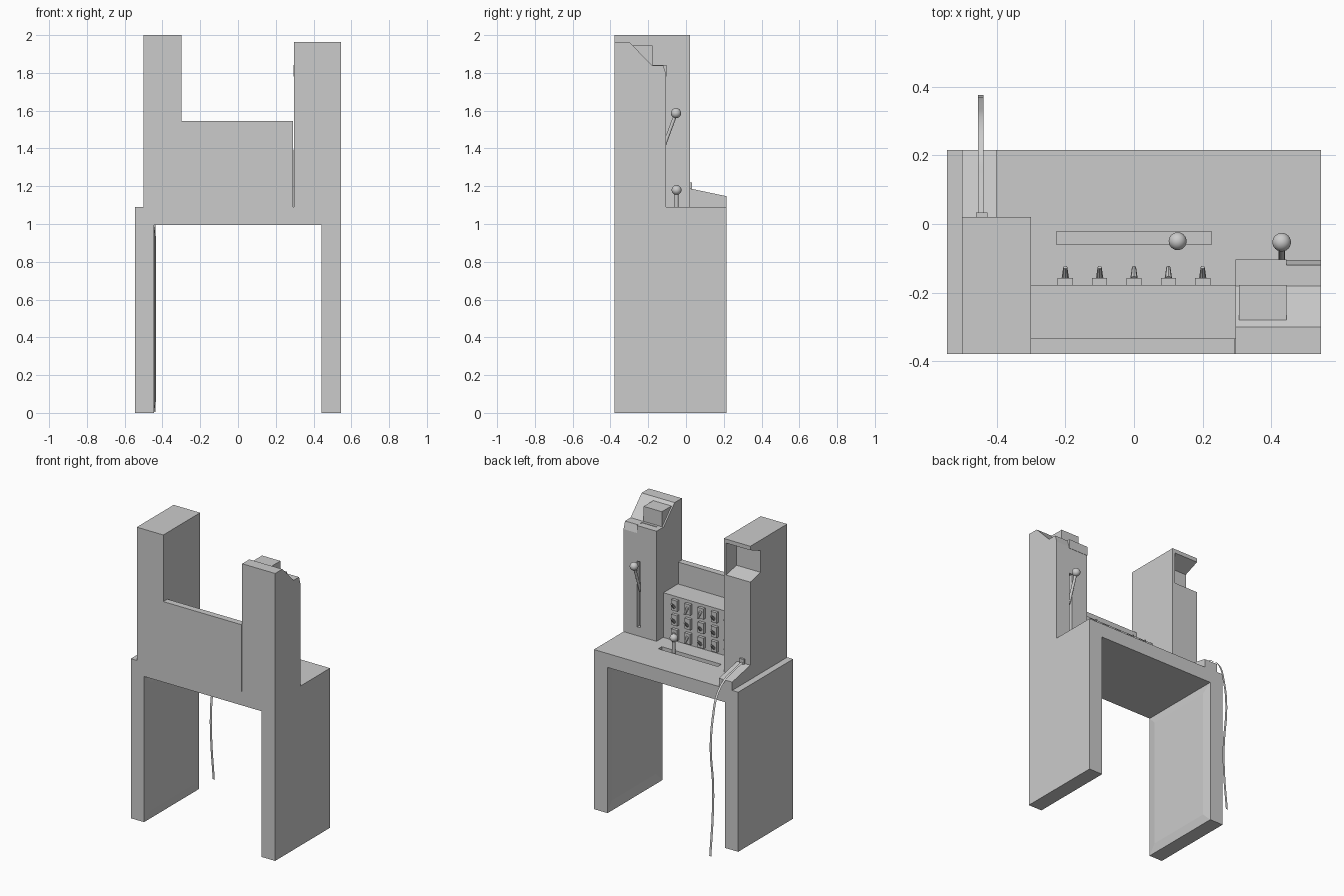
import bpy, bmesh, math
from mathutils import Vector

if "Cube" in bpy.data.objects:
    bpy.data.objects.remove(bpy.data.objects["Cube"])

BACK, FRONT = -0.378, 0.215      # depth limits of the desk
DESK = 1.09


def add(name, bm):
    bmesh.ops.recalc_face_normals(bm, faces=bm.faces)
    me = bpy.data.meshes.new(name)
    bm.to_mesh(me)
    bm.free()
    ob = bpy.data.objects.new(name, me)
    bpy.context.collection.objects.link(ob)
    return ob


def prism(name, profile, x0, x1):
    """Extrude a (y, z) profile from x0 to x1."""
    bm = bmesh.new()
    face = bm.faces.new([bm.verts.new((x0, y, z)) for y, z in profile])
    geo = bmesh.ops.extrude_face_region(bm, geom=[face])["geom"]
    bmesh.ops.translate(bm, vec=(x1 - x0, 0, 0),
                        verts=[v for v in geo if isinstance(v, bmesh.types.BMVert)])
    return add(name, bm)


def box(name, x0, x1, y0, y1, z0, z1):
    return prism(name, [(y0, z0), (y1, z0), (y1, z1), (y0, z1)], x0, x1)


def rod(name, a, b, r1, r2, sides=12):
    """Tapered rod from a to b."""
    a, b = Vector(a), Vector(b)
    bm = bmesh.new()
    bmesh.ops.create_cone(bm, cap_ends=True, segments=sides, radius1=r1, radius2=r2,
                          depth=(b - a).length)
    ob = add(name, bm)
    ob.location = (a + b) / 2
    ob.rotation_euler = (b - a).to_track_quat('Z', 'Y').to_euler()
    return ob


def ball(name, centre, r):
    bm = bmesh.new()
    bmesh.ops.create_uvsphere(bm, u_segments=24, v_segments=14, radius=r)
    for f in bm.faces:
        f.smooth = True
    ob = add(name, bm)
    ob.location = centre


def cut(target, cutter):
    """Subtract the cutter and remove it."""
    mod = target.modifiers.new("cut", 'BOOLEAN')
    mod.object, mod.operation, mod.solver = cutter, 'DIFFERENCE', 'EXACT'
    bpy.context.view_layer.objects.active = target
    bpy.ops.object.modifier_apply(modifier=mod.name)
    bpy.data.objects.remove(cutter)


def leg(name, x0, x1, inner, depth):
    """Side slab with a bevelled panel on its inner face."""
    ob = box(name, x0, x1, BACK, FRONT, 0, 0.995)
    bm = bmesh.new()
    bm.from_mesh(ob.data)
    bm.faces.ensure_lookup_table()
    face = [f for f in bm.faces if f.normal.x * inner > 0.9]
    bmesh.ops.inset_region(bm, faces=face, thickness=0.085, depth=depth)
    bm.to_mesh(ob.data)
    bm.free()


# desk
leg("left_leg", -0.545, -0.445, 1, 0.01)
leg("right_leg", 0.442, 0.545, -1, -0.01)
desk = box("desk_top", -0.545, 0.545, BACK, FRONT, 0.995, DESK)
cut(desk, box("desk_slot_cutter", -0.225, 0.225, -0.06, -0.022, 1.065, 1.2))

# back board and switch console
box("back_board", -0.30, 0.292, BACK, -0.334, DESK, 1.545)
box("switch_console", -0.30, 0.295, -0.334, -0.177, DESK, 1.395)

# toggle switches
for row in range(3):
    for col in range(5):
        x, z = -0.2 + 0.1 * col, 1.14 + 0.1 * row
        way = -1 if (row * 5 + col * 3) % 7 in (2, 5) else 1
        box("switch_plate", x - 0.022, x + 0.022, -0.178, -0.157, z - 0.036, z + 0.036)
        rod("switch_lever", (x, -0.16, z - 0.012 * way), (x, -0.126, z + 0.022 * way),
            0.011, 0.006, 8)

# left tower with screen alcove
tower = box("left_tower", -0.50, -0.30, BACK, 0.02, DESK, 2.0)
cut(tower, prism("alcove_cutter",
                 [(0.04, 1.75), (0.02, 1.755), (-0.09, 1.78), (-0.09, 1.93),
                  (0.02, 1.973), (0.04, 1.98)], -0.55, -0.318))

# right tower with sloped top and lever slot
tower = prism("right_tower", [(BACK, DESK), (-0.105, DESK), (-0.105, 1.79), (-0.12, 1.84),
                              (-0.18, 1.84), (-0.30, 1.963), (BACK, 1.963)], 0.296, 0.545)
cut(tower, box("tower_slot_cutter", 0.418, 0.442, -0.13, -0.05, 1.15, 1.6))
box("tower_display", 0.306, 0.444, -0.28, -0.177, 1.80, 1.945)
printer = box("printer_block", 0.295, 0.444, -0.176, -0.103, 1.78, 1.843)
cut(printer, box("printer_slot_cutter", 0.327, 0.443, -0.158, -0.143, 1.81, 1.9))

# levers
rod("desk_lever", (0.127, -0.05, 1.066), (0.127, -0.05, 1.17), 0.01, 0.01)
ball("desk_lever_knob", (0.127, -0.05, 1.18), 0.026)
rod("tower_lever", (0.43, -0.125, 1.39), (0.43, -0.055, 1.58), 0.009, 0.009)
ball("tower_lever_knob", (0.43, -0.053, 1.587), 0.027)

# sloped tape feed and paper tape
prism("tape_ramp", [(0.02, DESK), (FRONT, DESK), (FRONT, 1.147), (0.02, 1.188)], -0.50, -0.40)
box("tape_outlet", -0.46, -0.427, 0.018, 0.033, 1.18, 1.22)

path = [(0.03, 1.198), (0.12, 1.178), (0.215, 1.152), (0.30, 1.08), (0.345, 0.95),
        (0.37, 0.75), (0.345, 0.48), (0.347, 0.3), (0.375, 0.005)]
cu = bpy.data.curves.new("paper_tape", 'CURVE')
cu.dimensions = '2D'
cu.fill_mode = 'NONE'
cu.extrude = 0.008
cu.resolution_u = 6
sp = cu.splines.new('BEZIER')
sp.bezier_points.add(len(path) - 1)
for p, (y, z) in zip(sp.bezier_points, path):
    p.co = (y, z, 0)
    p.handle_left_type = p.handle_right_type = 'AUTO'
tape = bpy.data.objects.new("paper_tape", cu)
tape.location.x = -0.446
tape.rotation_euler = (math.pi / 2, 0, math.pi / 2)
bpy.context.collection.objects.link(tape)
